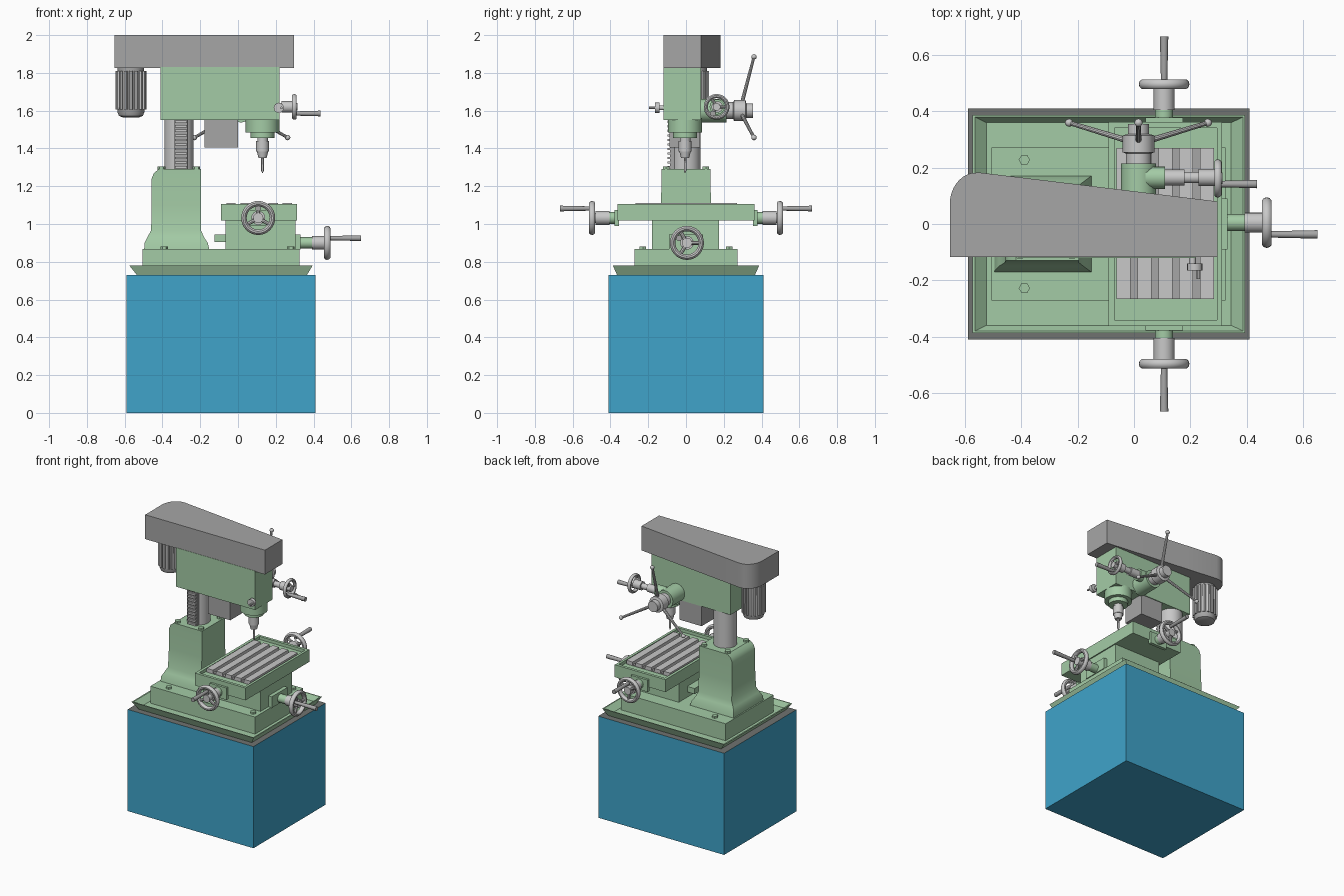
import bpy, bmesh
from math import sin, cos, pi, radians
from mathutils import Vector

old = bpy.data.objects.get("Cube")
if old:
    bpy.data.objects.remove(old, do_unlink=True)


def material(name, *rgb):
    m = bpy.data.materials.new(name)
    m.use_nodes = True
    m.diffuse_color = (*rgb, 1)
    m.node_tree.nodes["Principled BSDF"].inputs["Base Color"].default_value = (*rgb, 1)
    return m


blue = material("cabinet blue", 0.05, 0.37, 0.59)
green = material("machine green", 0.37, 0.6, 0.38)
gray = material("cover gray", 0.38, 0.38, 0.38)
steel = material("light steel", 0.58, 0.58, 0.58)
dark = material("dark gray", 0.16, 0.17, 0.16)
parts = []


def finish(name, bm, *mats):
    bmesh.ops.recalc_face_normals(bm, faces=bm.faces)
    me = bpy.data.meshes.new(name)
    bm.to_mesh(me)
    bm.free()
    for m in mats:
        me.materials.append(m)
    ob = bpy.data.objects.new(name, me)
    bpy.context.collection.objects.link(ob)
    parts.append(ob)
    return ob


def skin(name, rings, mat, closed=False):
    """Join equal rings of points; cap the ends or close the loop."""
    bm = bmesh.new()
    loops = [[bm.verts.new(p) for p in ring] for ring in rings]
    pairs = list(zip(loops, loops[1:])) + ([(loops[-1], loops[0])] if closed else [])
    for a, b in pairs:
        for i in range(len(a)):
            j = (i + 1) % len(a)
            bm.faces.new((a[i], a[j], b[j], b[i]))
    if not closed:
        bm.faces.new(loops[0])
        bm.faces.new(loops[-1])
    return finish(name, bm, mat)


def loft(name, sections, mat):
    """Rectangular sections (x0, x1, y0, y1, z)."""
    return skin(name, [[(a, c, z), (b, c, z), (b, d, z), (a, d, z)]
                       for a, b, c, d, z in sections], mat)


def box(name, x0, x1, y0, y1, z0, z1, mat):
    return loft(name, [(x0, x1, y0, y1, z0), (x0, x1, y0, y1, z1)], mat)


def lathe(name, profile, origin, axis, mat, n=24, closed=False):
    """Turn (radius, distance) points about an axis."""
    q = Vector((0, 0, 1)).rotation_difference(Vector(axis))
    rings = [[Vector(origin) + q @ Vector((r * cos(2 * pi * i / n), r * sin(2 * pi * i / n), h))
              for i in range(n)] for r, h in profile]
    return skin(name, rings, mat, closed)


def rod(name, p, q, r, mat, r2=None, n=16):
    d = Vector(q) - Vector(p)
    return lathe(name, [(r, 0), (r2 or r, d.length)], p, d.normalized(), mat, n)


def handwheel(name, center, axis, radius, grip, length):
    """Rim, hub, three spokes and an offset grip; center is mid rim."""
    c, a = Vector(center), Vector(axis)
    q = Vector((0, 0, 1)).rotation_difference(a)
    t = radius * 0.16
    rim = [(radius - t + t * cos(k * pi / 5), 1.2 * t * sin(k * pi / 5)) for k in range(10)]
    lathe(name + "_rim", rim, c, a, steel, 32, True)
    rod(name + "_hub", c - a * 0.02, c + a * 0.016, radius * 0.3, steel)
    for k in range(3):
        w = radians(90 + 120 * k)
        rod(name + "_spoke", c, c + q @ Vector((cos(w), sin(w), 0)) * (radius - t),
            radius * 0.11, steel, n=8)
    g = c + Vector(grip)
    rod(name + "_grip", g, g + a * length, 0.011, gray, 0.015, 12)


def bolt(name, x, y, z):
    rod(name, (x, y, z - 0.01), (x, y, z + 0.014), 0.02, green, n=6)


# Cabinet with a gray top, and the drip tray on it
cabinet = box("cabinet", -0.59, 0.41, -0.41, 0.41, 0, 0.73, blue)
cabinet.data.materials.append(dark)
for f in cabinet.data.polygons:
    f.material_index = int(f.normal.z > 0.5)
loft("drip_tray", [(-0.535, 0.365, -0.365, 0.365, 0.73), (-0.575, 0.395, -0.387, 0.387, 0.78),
                   (-0.565, 0.387, -0.38, 0.38, 0.78), (-0.525, 0.345, -0.36, 0.36, 0.745)], green)

# Base and the flared column foot
box("base", -0.506, 0.326, -0.272, 0.272, 0.74, 0.867, green)
loft("column_foot", [(-0.497, -0.15, -0.172, 0.172, 0.86), (-0.495, -0.16, -0.165, 0.165, 0.9),
                     (-0.48, -0.18, -0.15, 0.15, 0.93), (-0.46, -0.195, -0.138, 0.138, 0.965),
                     (-0.457, -0.195, -0.132, 0.132, 1.1), (-0.457, -0.195, -0.13, 0.13, 1.24),
                     (-0.445, -0.195, -0.13, 0.13, 1.27), (-0.42, -0.195, -0.13, 0.13, 1.29)], green)
for s in (-1, 1):
    for x in (-0.39, 0.28):
        bolt("base_bolt", x, s * 0.228, 0.867)
    for x in (-0.405, -0.22):
        bolt("column_bolt", x, s * 0.105, 1.29)

# Column with its toothed rack
rod("column", (-0.313, 0, 1.28), (-0.313, 0, 1.56), 0.077, steel, n=32)
box("rack", -0.335, -0.268, -0.085, -0.05, 1.29, 1.55, gray)
for k in range(11):
    z = 1.295 + k * 0.024
    box("rack_tooth", -0.333, -0.27, -0.098, -0.08, z, z + 0.012, steel)

# Head and belt cover
box("head", -0.41, 0.22, -0.12, 0.08, 1.55, 1.83, green)
outline = [(-0.655, -0.118), (0.297, -0.118), (0.297, 0.08), (-0.3, 0.153), (-0.55, 0.183)]
outline += [(-0.56 + 0.095 * cos(radians(w)), 0.07 + 0.113 * sin(radians(w)))
            for w in range(100, 181, 10)]
skin("belt_cover", [[(x, y, z) for x, y in outline] for z in (1.825, 2.0)], gray)
box("control_box", -0.177, 0.0, -0.088, 0.075, 1.405, 1.56, gray)

# Ribbed motor
motor = Vector((-0.567, 0.042, 1.565))
lathe("motor", [(0.045, 0), (0.064, 0.008), (0.072, 0.03), (0.07, 0.26)], motor, (0, 0, 1), gray, 32)
for k in range(16):
    w = 2 * pi * k / 16
    p = motor + Vector((cos(w), sin(w), 0)) * 0.072
    rod("motor_rib", p + Vector((0, 0, 0.04)), p + Vector((0, 0, 0.245)), 0.01, steel, n=6)

# Spindle, chuck and drill
lathe("spindle_collar", [(0.063, -0.095), (0.063, -0.066), (0.09, -0.066), (0.09, 0.01)],
      (0.13, -0.005, 1.55), (0, 0, 1), green, 32)
lathe("chuck", [(0.022, -0.2), (0.03, -0.165), (0.034, -0.165), (0.034, -0.11), (0.028, -0.11),
                (0.028, -0.08)], (0.13, -0.005, 1.55), (0, 0, 1), steel)
lathe("drill_bit", [(0.002, 0), (0.007, 0.012), (0.007, 0.1)], (0.13, -0.005, 1.27), (0, 0, 1), steel, 10)

# Quill feed: hub behind the head with three levers
hub = Vector((0.016, 0, 1.6))
rod("feed_housing", hub + Vector((0, 0.07, 0)), hub + Vector((0, 0.215, 0)), 0.062, green, n=32)
lathe("feed_hub", [(0.045, 0.21), (0.045, 0.25), (0.056, 0.255), (0.056, 0.315), (0.038, 0.32),
                   (0.038, 0.355)], hub, (0, 1, 0), steel)
for w in (90, 210, 330):
    d = Vector((cos(radians(w)), 0, sin(radians(w))))
    tip = hub + d * 0.285 + Vector((0, 0.36, 0))
    rod("feed_lever", hub + Vector((0, 0.285, 0)), tip, 0.011, steel, 0.008, 10)
    knob = [(0.014 * sin(pi * k / 6) + 0.0005, -0.014 * cos(pi * k / 6)) for k in range(7)]
    lathe("feed_lever_knob", knob, tip, d, steel, 12)

# Fine feed handwheel
rod("fine_feed_elbow", (0.04, 0.165, 1.62), (0.11, 0.165, 1.62), 0.04, green)
lathe("fine_feed_shaft", [(0.028, 0), (0.028, 0.08), (0.02, 0.08), (0.02, 0.13), (0.03, 0.13),
                          (0.03, 0.19)], (0.1, 0.165, 1.62), (1, 0, 0), steel)
handwheel("fine_feed_wheel", (0.298, 0.162, 1.62), (1, 0, 0), 0.068, (0, -0.02, -0.035), 0.14)

# Quill lock on the front of the head
rod("lock_shaft", (0.208, -0.11, 1.615), (0.208, -0.16, 1.615), 0.012, steel)
rod("lock_knob", (0.216, -0.14, 1.615), (0.216, -0.165, 1.615), 0.027, steel)
rod("lock_pin", (0.23, -0.165, 1.615), (0.23, -0.195, 1.615), 0.007, steel, n=10)

# Saddle, cross slide and sunken table with slotted bars
box("cross_slideway", -0.125, 0.305, -0.08, 0.08, 0.905, 0.945, green)
box("saddle", -0.066, 0.305, -0.18, 0.176, 0.86, 1.02, green)
loft("table", [(-0.09, 0.313, -0.362, 0.362, 1.018), (-0.09, 0.313, -0.362, 0.362, 1.107),
               (-0.07, 0.295, -0.342, 0.342, 1.107), (-0.07, 0.295, -0.342, 0.342, 1.085)], green)
for k in range(5):
    x = -0.062 + k * 0.0742
    box("table_bar", x, x + 0.05, -0.267, 0.27, 1.08, 1.112, steel)
box("table_slot_floor", -0.062, 0.285, -0.267, 0.27, 1.08, 1.092, gray)

# Table feed wheels at both ends
for s in (-1, 1):
    p = Vector((0.107, 0, 1.032))
    a = Vector((0, s, 0))
    box("table_bracket", 0.04, 0.174, min(s * 0.355, s * 0.378), max(s * 0.355, s * 0.378),
        0.99, 1.075, green)
    rod("table_bearing", p + a * 0.36, p + a * 0.41, 0.032, green)
    rod("table_feed_shaft", p + a * 0.405, p + a * 0.48, 0.037, steel)
    handwheel("table_wheel", p + a * 0.497, a, 0.09, (0, 0, 0.05), 0.17)

# Cross feed wheel on the right side
box("cross_bracket", 0.3, 0.332, -0.09, 0.09, 0.865, 0.945, green)
rod("cross_bearing", (0.32, 0.005, 0.9), (0.4, 0.005, 0.9), 0.03, green)
rod("cross_feed_shaft", (0.392, 0.005, 0.9), (0.455, 0.005, 0.9), 0.036, steel)
handwheel("cross_wheel", (0.472, 0.005, 0.9), (1, 0, 0), 0.09, (0, -0.042, 0.025), 0.18)

# Smooth the round parts, keeping edges sharp
bpy.ops.object.select_all(action="DESELECT")
for ob in parts:
    ob.select_set(True)
bpy.context.view_layer.objects.active = parts[0]
bpy.ops.object.shade_smooth_by_angle(angle=radians(35))
